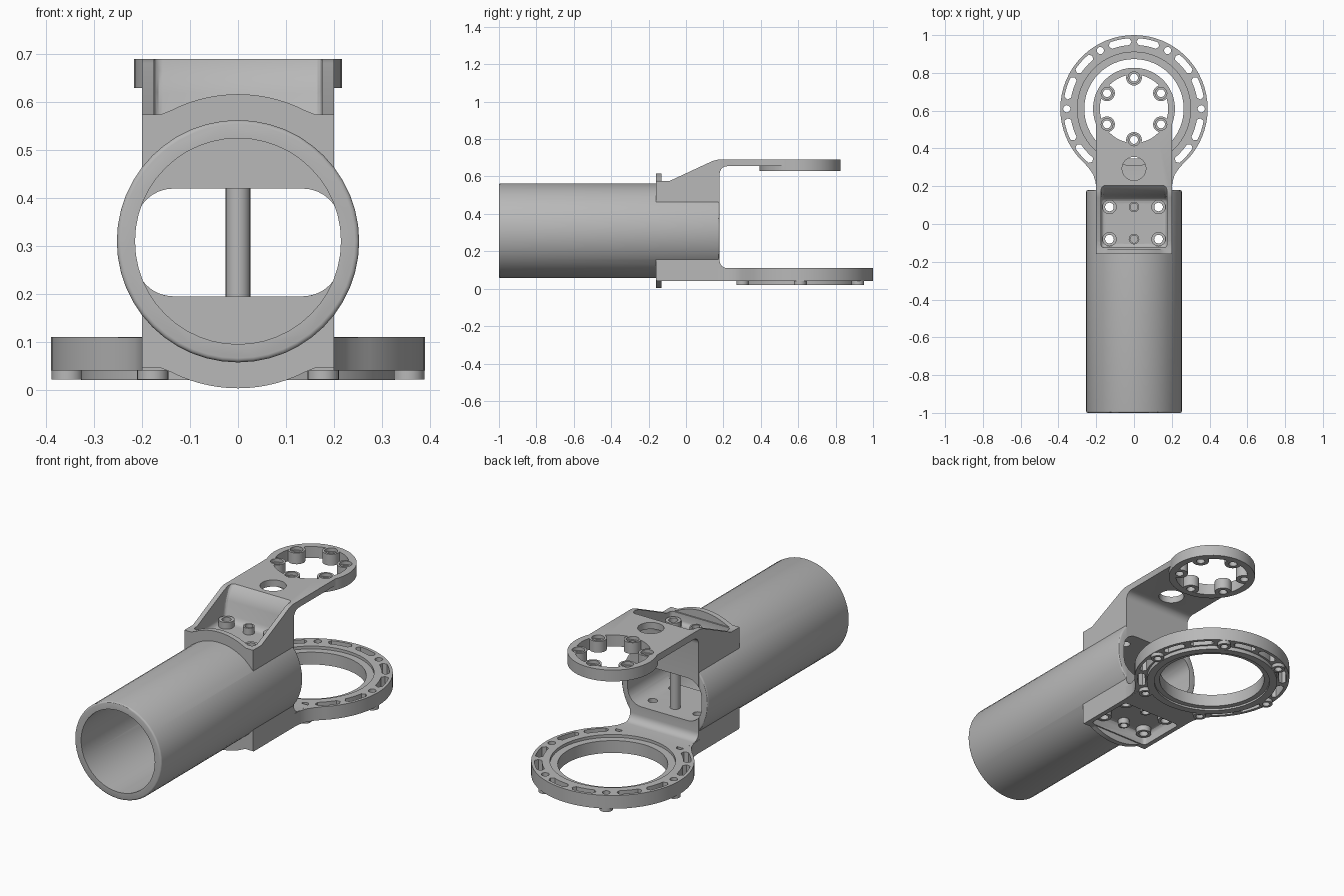
import bpy, bmesh
from math import sin, cos, pi, radians, sqrt

cube = bpy.data.objects.get("Cube")
if cube:
    bpy.data.objects.remove(cube, do_unlink=True)

grey = bpy.data.materials.new("machined grey")
grey.use_nodes = True
grey.diffuse_color = (0.48, 0.48, 0.48, 1)
grey.node_tree.nodes["Principled BSDF"].inputs["Base Color"].default_value = grey.diffuse_color


def prism(name, pts, axis, a, b, bevel=0):
    """Extrude a flat outline along an axis from a to b."""
    place = {"x": lambda p, d: (d, p[0], p[1]),
             "y": lambda p, d: (p[0], d, p[1]),
             "z": lambda p, d: (p[0], p[1], d)}[axis]
    bm = bmesh.new()
    low = [bm.verts.new(place(p, a)) for p in pts]
    high = [bm.verts.new(place(p, b)) for p in pts]
    bm.faces.new(low)
    bm.faces.new(high)
    for i in range(len(pts)):
        j = (i + 1) % len(pts)
        bm.faces.new((low[i], low[j], high[j], high[i]))
    bmesh.ops.recalc_face_normals(bm, faces=bm.faces)
    if bevel:
        sharp = [e for e in bm.edges if e.calc_face_angle(0) > radians(50)]
        bmesh.ops.bevel(bm, geom=sharp, offset=bevel, segments=3, profile=0.5,
                        affect='EDGES', clamp_overlap=True)
    mesh = bpy.data.meshes.new(name)
    bm.to_mesh(mesh)
    bm.free()
    mesh.materials.append(grey)
    ob = bpy.data.objects.new(name, mesh)
    bpy.context.collection.objects.link(ob)
    return ob


def arc(cx, cy, r, start, end, n):
    angles = [radians(start + (end - start) * i / n) for i in range(n + 1)]
    return [(cx + r * cos(t), cy + r * sin(t)) for t in angles]


def rod(name, axis, c, r, a, b, n=20, bevel=0):
    return prism(name, arc(*c, r, 0, 360, n)[:-1], axis, a, b, bevel)


def combine(target, tool, operation):
    mod = target.modifiers.new("combine", 'BOOLEAN')
    mod.operation = operation
    mod.solver = 'EXACT'
    mod.object = tool
    bpy.context.view_layer.objects.active = target
    bpy.ops.object.modifier_apply(modifier=mod.name)
    bpy.data.objects.remove(tool, do_unlink=True)


def add(target, tool):
    combine(target, tool, 'UNION')


def cut(target, tool):
    combine(target, tool, 'DIFFERENCE')


AXIS_Z = 0.31            # height of the tube's centre line
HUB = 0.61               # y of the ring and mounting disc centres

# Side profile of the bracket: block, upper arm and lower arm
profile = [(-0.155, 0.04), (-0.155, 0.575), (-0.09, 0.575), (0.14, 0.682), (0.17, 0.69),
           (HUB, 0.69), (HUB, 0.655)]
profile += arc(0.22, 0.615, 0.04, 90, 180, 6)
profile += arc(0.22, 0.15, 0.04, 180, 270, 6)
profile += [(0.3, 0.11), (0.3, 0.04)]
housing = prism("bracket_and_tube", profile, "x", -0.2, 0.2)

# Tube
add(housing, rod("tube", "y", (0, AXIS_Z), 0.253, -1, 0.179, 48, bevel=0.009))

# Arched lip around the tube at the front of the block
xs = [-0.2 + 0.4 * i / 20 for i in range(21)]
rise = [(x, max(0.265, sqrt(0.307 ** 2 - x * x))) for x in xs]
lip = [(x, AXIS_Z + h) for x, h in rise] + [(x, AXIS_Z - h) for x, h in reversed(rise)]
add(housing, prism("lip", lip, "y", -0.16, -0.132))

# Bore of the tube and the flattened passage behind it
cut(housing, rod("bore", "y", (0, AXIS_Z), 0.215, -1.1, -0.13, 48))
passage = []
for cx, cz, start in ((0.135, 0.34, 0), (-0.135, 0.34, 90), (-0.135, 0.275, 180), (0.135, 0.275, 270)):
    passage += arc(cx, cz, 0.08, start, start + 90, 8)
cut(housing, prism("passage", passage, "y", -0.2, 0.3))

# Screw pockets in the top and the bottom of the block
top_pocket = [(-0.125, 0.9), (-0.125, 0.52), (0.13, 0.52), (0.145, 0.55), (0.155, 0.62),
              (0.175, 0.665), (0.205, 0.692), (0.205, 0.9)]
cut(housing, prism("top_pocket", top_pocket, "x", -0.175, 0.175, bevel=0.018))
bottom_pocket = [(-0.125, -0.2), (-0.125, 0.1), (0.14, 0.1), (0.14, -0.2)]
cut(housing, prism("bottom_pocket", bottom_pocket, "x", -0.175, 0.175, bevel=0.02))

# Screw bosses with through holes at the corners, blind ones in the middle
spots = [(x, y) for x in (-0.13, 0, 0.13) for y in (-0.08, 0.09)]
for x, y in spots:
    r = 0.038 if x else 0.028
    add(housing, rod("top_boss", "z", (x, y), r, 0.5, 0.555))
    add(housing, rod("bottom_boss", "z", (x, y), r, 0.07, 0.12))
for x, y in spots:
    if x:
        cut(housing, rod("screw_hole", "z", (x, y), 0.023, -0.1, 0.9))
    else:
        cut(housing, rod("blind_hole", "z", (x, y), 0.02, 0.47, 0.9))
        cut(housing, rod("blind_hole", "z", (x, y), 0.02, -0.1, 0.14))

# Mounting disc at the end of the upper arm
add(housing, rod("disc", "z", (0, HUB), 0.217, 0.63, 0.69, 48))
cut(housing, rod("disc_opening", "z", (0, HUB), 0.181, 0.5, 0.9, 48))
lugs = [(0.165 * cos(radians(a)), HUB + 0.165 * sin(radians(a))) for a in range(30, 390, 60)]
for c in lugs:
    add(housing, rod("lug", "z", c, 0.042, 0.6305, 0.6895))
for c in lugs:
    cut(housing, rod("lug_hole", "z", c, 0.021, 0.5, 0.9))
    cut(housing, rod("lug_counterbore", "z", c, 0.031, 0.672, 0.9))

# Cable hole in the upper arm
cut(housing, rod("cable_hole", "z", (0, 0.293), 0.063, 0.6, 0.9, 32))

# Post inside the passage
post = rod("post", "z", (0, 0.09), 0.026, 0.18, 0.43)

# Bearing ring with its flared root
ring = rod("bearing_ring", "z", (0, HUB), 0.39, 0.04, 0.11, 64)
flare = [(0.2, 0.17), (0.203, 0.22), (0.215, 0.26), (0.235, 0.29), (0.265, 0.325), (0.2, 0.45)]
flare += [(-x, y) for x, y in reversed(flare)]
add(ring, prism("flare", flare, "z", 0.0405, 0.1095))
add(ring, rod("bottom_rim", "z", (0, HUB), 0.328, 0.02, 0.06, 64))
bolts = [(0.356 * cos(radians(a)), HUB + 0.356 * sin(radians(a))) for a in range(0, 360, 60)]
for c in bolts:
    add(ring, rod("bolt_boss", "z", c, 0.033, 0.021, 0.1))
cut(ring, rod("ring_opening", "z", (0, HUB), 0.263, -0.1, 0.3, 64))
cut(ring, rod("bearing_seat", "z", (0, HUB), 0.3, 0.095, 0.3, 64))
cut(ring, rod("bottom_seat", "z", (0, HUB), 0.29, -0.1, 0.03, 64))
for c in bolts:
    cut(ring, rod("bolt_hole", "z", c, 0.019, -0.1, 0.3))

# Curved lightening slots, two between neighbouring bolts, none at the root
for k in range(6):
    if k == 4:
        continue
    for mid in (60 * k + 18, 60 * k + 42):
        slot = arc(0, HUB, 0.374, mid - 8, mid + 8, 6)
        slot += arc(0, HUB, 0.356, mid + 10, mid + 10, 1)[:1]
        slot += arc(0, HUB, 0.338, mid + 8, mid - 8, 6)
        slot += arc(0, HUB, 0.356, mid - 10, mid - 10, 1)[:1]
        cut(ring, prism("slot", slot, "z", -0.1, 0.3))

# Smooth shading with crisp edges
for ob in (housing, post, ring):
    bpy.ops.object.select_all(action='DESELECT')
    ob.select_set(True)
    bpy.context.view_layer.objects.active = ob
    bpy.ops.object.shade_smooth_by_angle(angle=radians(30))
